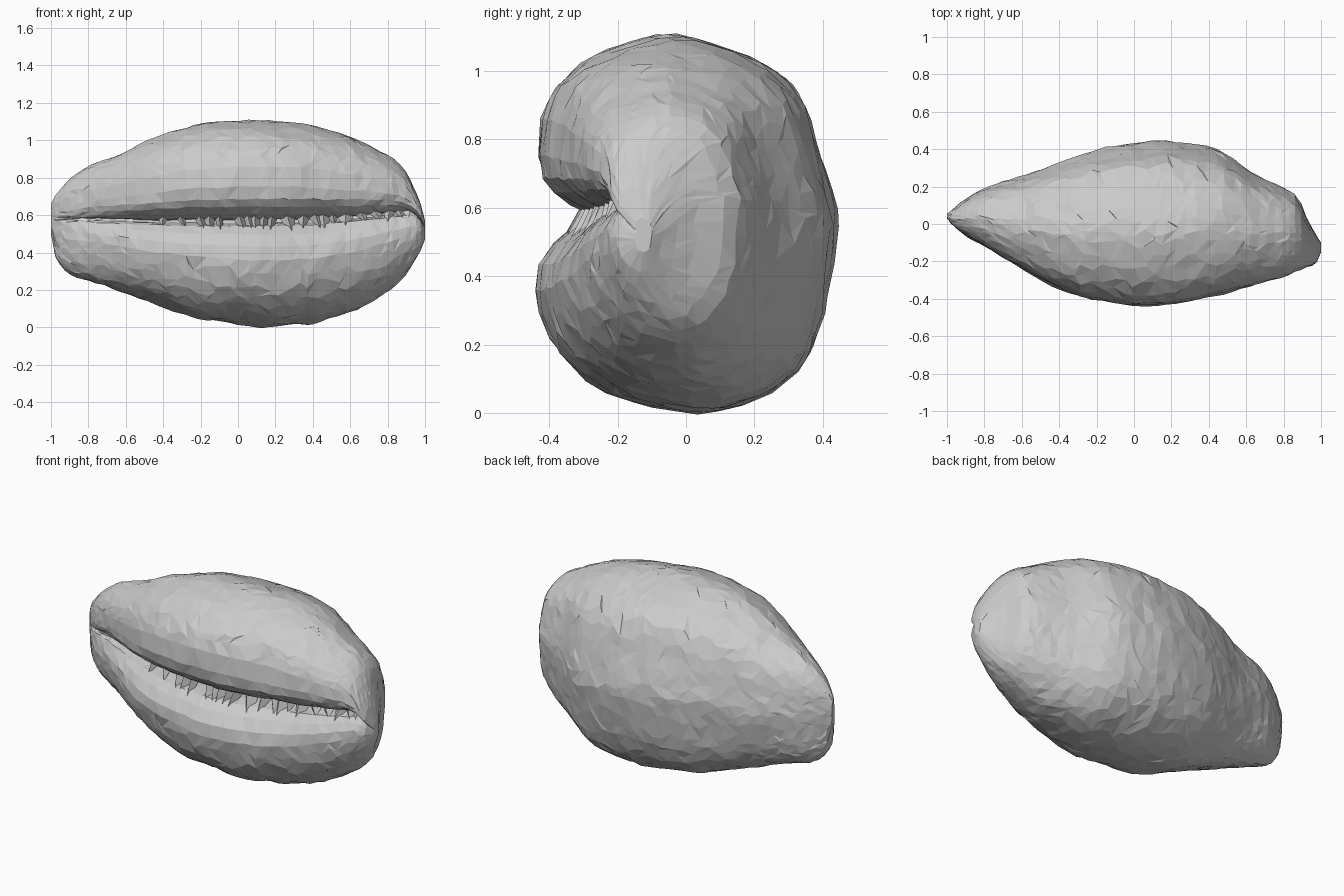
import bpy, bmesh, math, random
from mathutils import Vector, noise

if "Cube" in bpy.data.objects:
    bpy.data.objects.remove(bpy.data.objects["Cube"])

random.seed(4)

# Station outline: x, top z, bottom z, back y, front y, slot z, slot openness
STATIONS = [
    (-1.00, 0.66, 0.50, 0.055, 0.03, 0.58, 0.0),
    (-0.98, 0.70, 0.38, 0.07, 0.005, 0.58, 0.1),
    (-0.90, 0.79, 0.285, 0.135, -0.06, 0.58, 0.5),
    (-0.80, 0.86, 0.25, 0.19, -0.12, 0.58, 0.8),
    (-0.60, 0.94, 0.18, 0.255, -0.24, 0.575, 1),
    (-0.40, 1.03, 0.11, 0.33, -0.345, 0.57, 1),
    (-0.20, 1.085, 0.045, 0.40, -0.41, 0.57, 1),
    (0.00, 1.105, 0.015, 0.435, -0.44, 0.57, 1),
    (0.20, 1.105, 0.00, 0.44, -0.43, 0.57, 1),
    (0.40, 1.08, 0.02, 0.41, -0.39, 0.575, 1),
    (0.50, 1.055, 0.05, 0.37, -0.365, 0.58, 1),
    (0.62, 1.01, 0.085, 0.285, -0.335, 0.59, 1),
    (0.80, 0.92, 0.19, 0.19, -0.28, 0.61, 1),
    (0.88, 0.855, 0.26, 0.135, -0.25, 0.615, 1.1),
    (0.93, 0.77, 0.33, 0.02, -0.23, 0.61, 1.2),
    (0.98, 0.65, 0.42, -0.07, -0.20, 0.57, 1),
    (1.00, 0.57, 0.47, -0.10, -0.15, 0.53, 0.6),
]

# Cross-section (depth, height), both scaled -1..1 about the slot line
PROFILE = [
    (-0.46, 0.01), (-0.62, 0.02), (-0.75, 0.07), (-0.88, 0.14), (-0.96, 0.22),
    (-0.99, 0.34), (-0.96, 0.54), (-0.84, 0.74), (-0.57, 0.90), (-0.24, 0.99),
    (0.02, 0.995), (0.38, 0.90), (0.71, 0.72), (0.86, 0.42), (0.96, 0.15),
    (1.00, -0.06), (0.94, -0.40), (0.86, -0.62), (0.72, -0.80), (0.38, -0.96),
    (0.05, -1.00), (-0.42, -0.94), (-0.70, -0.82), (-0.91, -0.62), (-1.00, -0.37),
    (-0.97, -0.24), (-0.86, -0.13), (-0.74, -0.05), (-0.50, -0.02),
]


def outline(x):
    i = max(k for k in range(len(STATIONS) - 1) if STATIONS[k][0] <= x + 1e-9)
    a, b = STATIONS[i], STATIONS[i + 1]
    p, q = STATIONS[max(i - 1, 0)], STATIONS[min(i + 2, len(STATIONS) - 1)]
    h = b[0] - a[0]
    t = (x - a[0]) / h
    out = []
    for k in range(1, 7):
        m0 = (b[k] - p[k]) / (b[0] - p[0]) * h
        m1 = (q[k] - a[k]) / (q[0] - a[0]) * h
        out.append((2*t**3 - 3*t*t + 1) * a[k] + (t**3 - 2*t*t + t) * m0
                   + (3*t*t - 2*t**3) * b[k] + (t**3 - t*t) * m1)
    return out


def place(x, u, v):
    top, bottom, back, front, slot, gap = outline(x)
    # toward the left tip the slot fades out into a closed front face
    if u < 0 and abs(v) < 0.34:
        u = -0.99 + (u + 0.99) * gap
    y = (back + front) / 2 + u * (back - front) / 2
    z = slot + v * ((top - slot) if v > 0 else (slot - bottom))
    return Vector((x, y, z))


def section():
    n, pts = len(PROFILE), []
    for i in range(n):
        p0, p1, p2, p3 = [Vector(PROFILE[(i + k) % n]) for k in (-1, 0, 1, 2)]
        steps = 2 if (p2 - p1).length > 0.21 else 1
        for s in range(steps):
            t = s / steps
            pts.append(0.5 * (2*p1 + (p2 - p0)*t + (2*p0 - 5*p1 + 4*p2 - p3)*t*t
                              + (3*p1 - p0 - 3*p2 + p3)*t**3))
    return pts


def finish(bm, name):
    bmesh.ops.recalc_face_normals(bm, faces=bm.faces)
    mesh = bpy.data.meshes.new(name)
    bm.to_mesh(mesh)
    bm.free()
    obj = bpy.data.objects.new(name, mesh)
    bpy.context.collection.objects.link(obj)


# Shell body: cross-sections lofted along x, roughened and triangulated
bm = bmesh.new()
sec = section()
N = 46
rings = []
for i in range(N + 1):
    w = i / N
    x = 0.5 * (2*w - 1) - 0.5 * math.cos(math.pi * w)
    end = i in (0, N)
    ring = []
    for k, p in enumerate(sec):
        # slide points along the section so the facets are irregular
        if not end and 6 < k < len(sec) - 6:
            p = p.lerp(sec[k + random.choice((-1, 1))], random.uniform(0, 0.4))
        jx = 0 if end else random.uniform(-1, 1) * 0.018 * math.sin(math.pi * w)
        co = place(max(-1, min(1, x + jx)), p.x, p.y)
        if not end:
            bump = noise.noise(co * 5) * 0.012 * math.sin(math.pi * w)
            co += Vector((0, co.y, co.z - 0.56)).normalized() * bump
        j = 0.001 if end else 0.004
        co.y += random.uniform(-j, j)
        co.z += random.uniform(-j, j)
        ring.append(bm.verts.new(co))
    rings.append(ring)
for a, b in zip(rings, rings[1:]):
    for k in range(len(sec)):
        m = (k + 1) % len(sec)
        if random.random() < 0.5:
            bm.faces.new((a[k], a[m], b[m]))
            bm.faces.new((a[k], b[m], b[k]))
        else:
            bm.faces.new((a[k], a[m], b[k]))
            bm.faces.new((a[m], b[m], b[k]))
for ring in (rings[0], rings[-1]):
    bm.faces.new(ring)
bmesh.ops.triangulate(bm, faces=[f for f in bm.faces if len(f.verts) > 4])
finish(bm, "shell_body")

# Teeth: uneven pointed flaps running from the upper lip down onto the lower lip
bm = bmesh.new()
x = -0.40
while x < 0.94:
    w = random.uniform(0.02, 0.045)
    drop = random.uniform(0.02, 0.16) * (0.6 if x < -0.25 else 1.0)
    tip_x = min(x + random.uniform(-0.02, 0.05), 0.97)
    v = [bm.verts.new(c) for c in (
        place(x - w, -0.56, 0.03), place(min(x + w, 0.98), -0.56, 0.03),
        place(x, -0.70, 0.06),
        place(tip_x, -0.74 - drop * 0.9, -0.04 - drop))]
    for f in ((0, 1, 2), (0, 1, 3), (1, 2, 3), (2, 0, 3)):
        bm.faces.new([v[k] for k in f])
    x += random.uniform(0.035, 0.11)
finish(bm, "slot_teeth")
